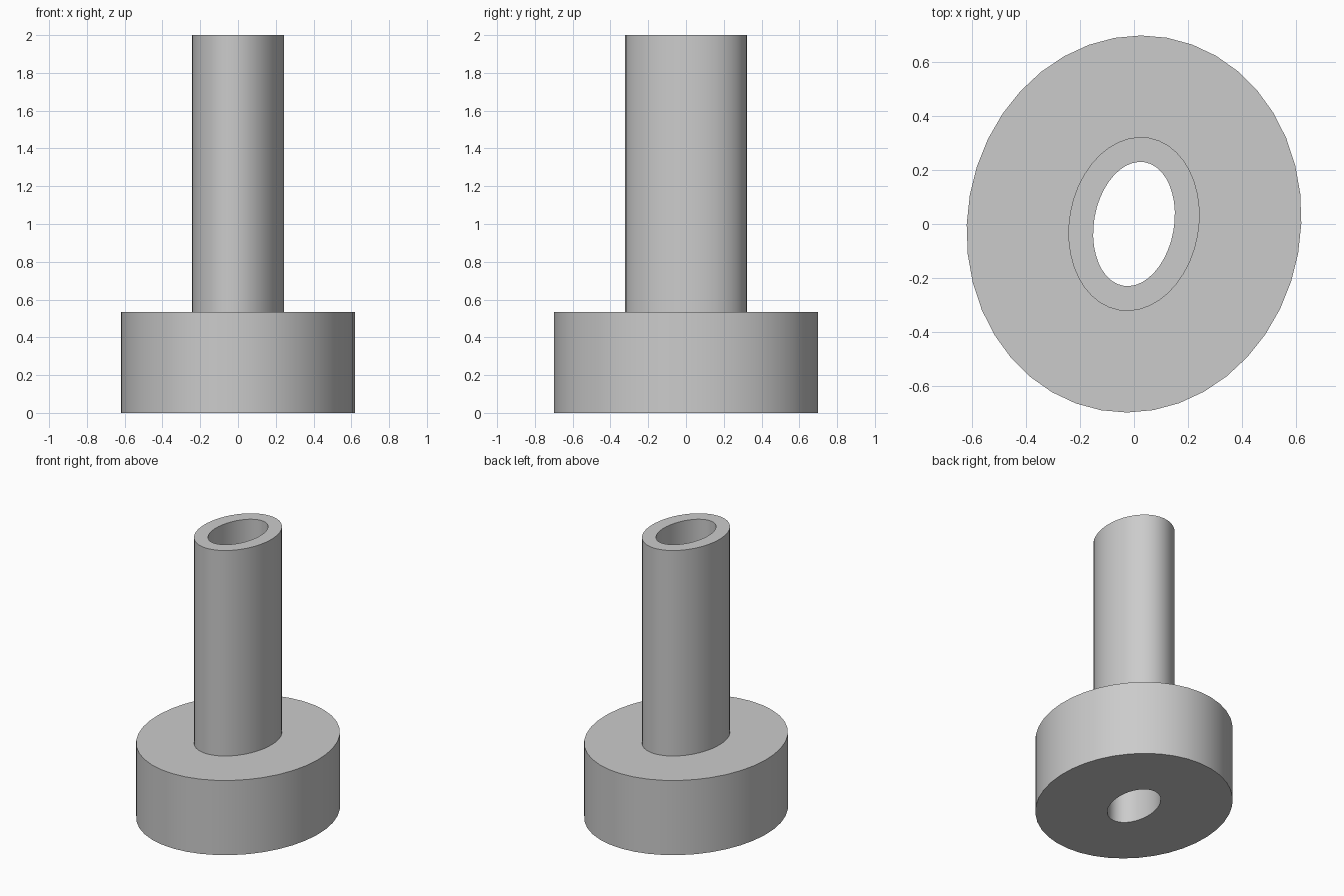
import bpy
import bmesh
import math
from mathutils import Matrix

if "Cube" in bpy.data.objects:
    bpy.data.objects.remove(bpy.data.objects["Cube"], do_unlink=True)

SEGMENTS = 40
TILT = math.radians(-10)
FLANGE_TOP, TOP = 0.533, 2.0

# Half-axes of the three ellipses
BORE = (0.148, 0.232)
TUBE = (0.24, 0.324)
FLANGE = (0.617, 0.70)

grey = bpy.data.materials.new("plain_grey")
grey.use_nodes = True
colour = (0.6, 0.6, 0.6, 1)
grey.diffuse_color = colour
grey.node_tree.nodes["Principled BSDF"].inputs["Base Color"].default_value = colour


def ellipse_ring(bm, axes, z):
    """One elliptical loop of vertices at height z."""
    ring = []
    for i in range(SEGMENTS):
        t = math.tau * i / SEGMENTS
        ring.append(bm.verts.new((axes[0] * math.cos(t), axes[1] * math.sin(t), z)))
    return ring


# Closed profile: flange outside, shoulder, tube outside, rim, bore, underside
profile = [(FLANGE, 0), (FLANGE, FLANGE_TOP), (TUBE, FLANGE_TOP),
           (TUBE, TOP), (BORE, TOP), (BORE, 0)]

bm = bmesh.new()
rings = [ellipse_ring(bm, axes, z) for axes, z in profile]
for lower, upper in zip(rings, rings[1:] + rings[:1]):
    for i in range(SEGMENTS):
        j = (i + 1) % SEGMENTS
        bm.faces.new((lower[i], lower[j], upper[j], upper[i]))
bmesh.ops.rotate(bm, verts=bm.verts, matrix=Matrix.Rotation(TILT, 3, "Z"))
bmesh.ops.recalc_face_normals(bm, faces=bm.faces)

mesh = bpy.data.meshes.new("flanged_sleeve")
bm.to_mesh(mesh)
bm.free()
mesh.materials.append(grey)
sleeve = bpy.data.objects.new("flanged_sleeve", mesh)
bpy.context.collection.objects.link(sleeve)

# Smooth curved walls, sharp rims
bpy.ops.object.select_all(action="DESELECT")
sleeve.select_set(True)
bpy.context.view_layer.objects.active = sleeve
bpy.ops.object.shade_smooth_by_angle(angle=math.radians(35))
